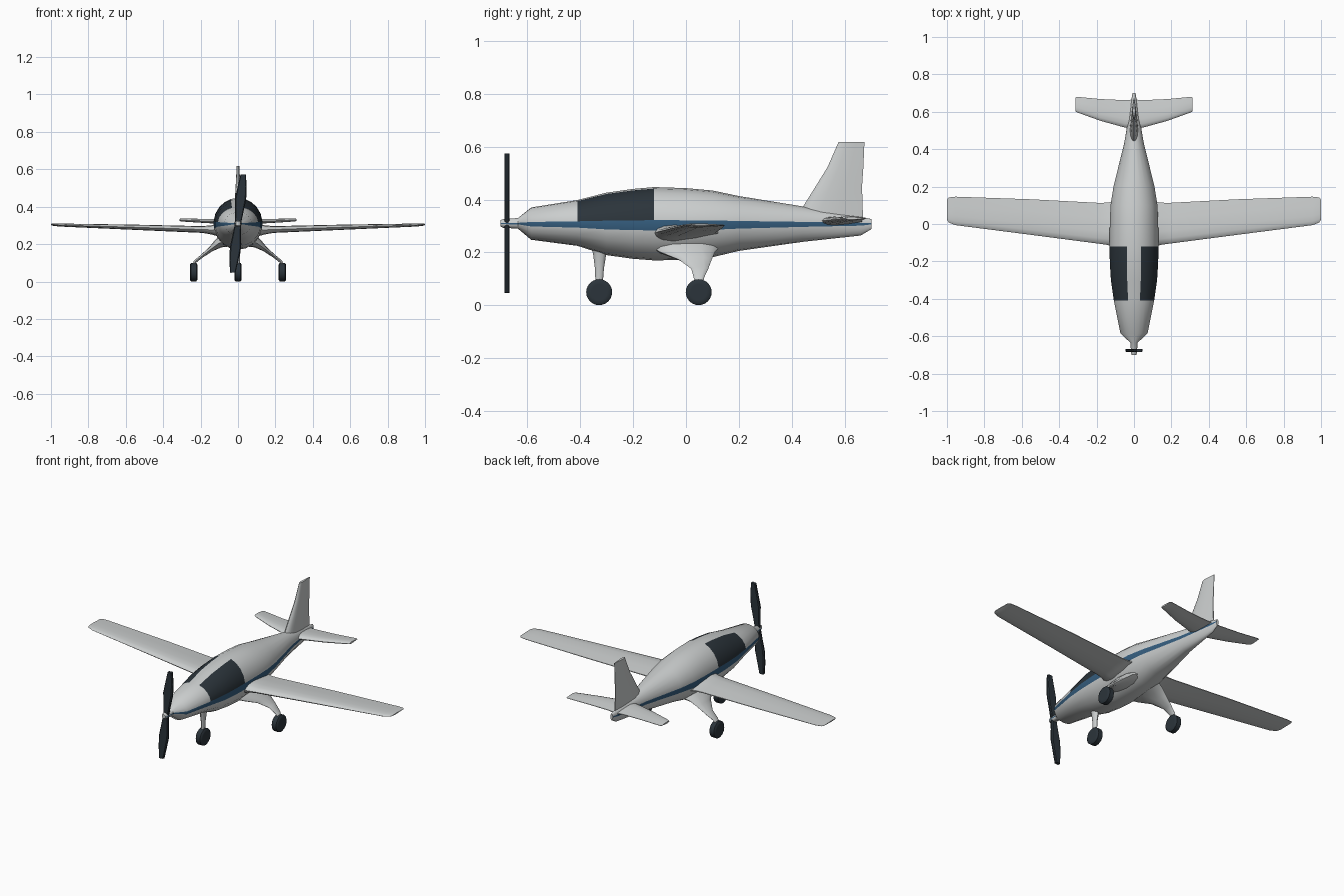
import bpy, bmesh
from math import sin, cos, pi, radians
from mathutils import Vector, Matrix

cube = bpy.data.objects.get("Cube")
if cube:
    bpy.data.objects.remove(cube, do_unlink=True)


def material(name, rgb):
    m = bpy.data.materials.new(name)
    m.use_nodes = True
    m.diffuse_color = (*rgb, 1)
    m.node_tree.nodes["Principled BSDF"].inputs["Base Color"].default_value = (*rgb, 1)
    return m


GREY = material("light grey paint", (0.6, 0.62, 0.62))
BLUE = material("blue stripe", (0.035, 0.11, 0.21))
DARK = material("dark charcoal", (0.024, 0.034, 0.043))


def finish(name, bm, mats, angle=40):
    bmesh.ops.recalc_face_normals(bm, faces=bm.faces)
    mesh = bpy.data.meshes.new(name)
    bm.to_mesh(mesh)
    bm.free()
    for m in mats:
        mesh.materials.append(m)
    ob = bpy.data.objects.new(name, mesh)
    bpy.context.collection.objects.link(ob)
    bpy.ops.object.select_all(action='DESELECT')
    ob.select_set(True)
    bpy.context.view_layer.objects.active = ob
    bpy.ops.object.shade_smooth_by_angle(angle=radians(angle))
    return ob


def loft(name, rings, mats, rule=None, angle=40):
    """Skin a row of equal-length rings and cap both ends."""
    bm = bmesh.new()
    rows = [[bm.verts.new(p) for p in r] for r in rings]
    n = len(rows[0])
    for a, b in zip(rows, rows[1:]):
        for i in range(n):
            j = (i + 1) % n
            f = bm.faces.new((a[i], a[j], b[j], b[i]))
            if rule:
                f.material_index = rule(i, f.calc_center_median())
    bm.faces.new(rows[0])
    bm.faces.new(rows[-1])
    return finish(name, bm, mats, angle)


# Fuselage: y, half width, bottom z, top z
MID = 0.31
STATIONS = [
    (-0.70, 0.012, 0.298, 0.322), (-0.69, 0.016, 0.293, 0.326),
    (-0.635, 0.019, 0.290, 0.330), (-0.585, 0.073, 0.248, 0.370),
    (-0.41, 0.108, 0.225, 0.398), (-0.30, 0.124, 0.190, 0.426),
    (-0.20, 0.130, 0.176, 0.440), (-0.12, 0.131, 0.170, 0.447),
    (0.0, 0.130, 0.172, 0.443), (0.1, 0.126, 0.182, 0.434),
    (0.2, 0.110, 0.206, 0.413), (0.44, 0.051, 0.240, 0.374),
    (0.66, 0.015, 0.264, 0.335), (0.70, 0.008, 0.288, 0.326)]
HALF = [-90, -72, -54, -32, -11, 5, 22, 40, 57, 73, 90]
ANGLES = HALF + [180 - a for a in reversed(HALF[1:-1])]


def body_ring(y, w, lo, hi):
    ring = []
    for a in ANGLES:
        s = sin(radians(a))
        h = hi - MID if s > 0 else MID - lo
        ring.append((w * cos(radians(a)), y, MID + h * s))
    return ring


def body_paint(i, c):
    a = ANGLES[i]
    b = ANGLES[i + 1] if i + 1 < len(ANGLES) else 270
    mid = (a + b) / 2
    if mid > 90:
        mid = 180 - mid
    if -11 < mid < 5:
        return 1
    return 2 if 5 < mid < 73 and -0.41 < c.y < -0.12 else 0


loft("fuselage", [body_ring(*s) for s in STATIONS], [GREY, BLUE, DARK], body_paint)

# Aerofoil outline: chord fraction, thickness fraction
FOIL = [(0, 0), (0.04, 0.5), (0.14, 0.85), (0.32, 1), (0.65, 0.65), (1, 0.12)]
OUTLINE = FOIL + [(t, -h) for t, h in reversed(FOIL[1:])]


def span_ring(x, front, back, z, half):
    return [(x, front + (back - front) * t, z + half * h) for t, h in OUTLINE]


def full_span(name, sections):
    left = [span_ring(*s) for s in sections]
    right = [span_ring(-s[0], *s[1:]) for s in reversed(sections)]
    loft(name, right + left, [GREY])


# Wing and tailplane: x, leading y, trailing y, z, half thickness
full_span("wing", [
    (0.10, -0.13, 0.125, 0.275, 0.036), (0.14, -0.112, 0.114, 0.276, 0.025),
    (0.19, -0.105, 0.113, 0.278, 0.018), (0.55, -0.058, 0.132, 0.290, 0.014),
    (0.955, -0.006, 0.146, 0.302, 0.008), (0.99, 0.008, 0.142, 0.304, 0.006),
    (1.0, 0.024, 0.13, 0.305, 0.003)])
full_span("tailplane", [
    (0.01, 0.51, 0.665, 0.318, 0.018), (0.05, 0.516, 0.662, 0.320, 0.014),
    (0.18, 0.552, 0.668, 0.324, 0.011), (0.305, 0.597, 0.68, 0.329, 0.008),
    (0.313, 0.603, 0.676, 0.329, 0.005)])

# Fin: z, leading y, trailing y, half thickness
FIN = [(0.31, 0.42, 0.67, 0.024), (0.375, 0.443, 0.667, 0.021),
       (0.45, 0.49, 0.665, 0.016), (0.523, 0.535, 0.67, 0.012),
       (0.617, 0.576, 0.674, 0.007)]
loft("fin", [[(half * h, a + (b - a) * t, z) for t, h in OUTLINE]
             for z, a, b, half in FIN], [GREY])


# Propeller: flat bevelled blades, second one turned half a circle
BLADE = [(-0.016, 0), (-0.022, 0.06), (-0.030, 0.13), (-0.022, 0.2), (-0.014, 0.262),
         (0.014, 0.266), (0.026, 0.2), (0.030, 0.13), (0.022, 0.06), (0.016, 0)]
for name, turn in (("upper_blade", 0), ("lower_blade", pi)):
    rot = Matrix.Rotation(turn + radians(6), 3, 'Y')
    centre = Vector((0, -0.676, MID))
    rings = []
    for depth, scale in ((-0.009, 0.8), (-0.004, 1), (0.004, 1), (0.009, 0.8)):
        rings.append([centre + rot @ Vector((x * scale, depth, z)) for x, z in BLADE])
    loft(name, rings, [DARK], angle=25)


def wheel(name, x, y):
    profile = [(-0.020, 0.030), (-0.020, 0.041), (-0.014, 0.049),
               (0.014, 0.049), (0.020, 0.041), (0.020, 0.030)]
    n = 24
    loft(name, [[(x + dx, y + r * cos(2 * pi * k / n), 0.05 + r * sin(2 * pi * k / n))
                 for k in range(n)] for dx, r in profile], [DARK])


def leg(name, sections, side=1):
    """Streamlined strut: x, z, y centre, half chord, half thickness, lean."""
    rings = []
    for x, z, y, chord, half, lean in sections:
        rings.append([(side * (x + half * cos(t) * cos(lean)), y + chord * sin(t),
                       z + half * cos(t) * sin(lean))
                      for t in [2 * pi * k / 12 for k in range(12)]])
    loft(name, rings, [GREY])


# Landing gear
wheel("nose_wheel", 0, -0.328)
leg("nose_strut", [(0, 0.235, -0.326, 0.036, 0.026, 0), (0, 0.195, -0.326, 0.025, 0.017, 0),
                   (0, 0.14, -0.327, 0.017, 0.011, 0), (0, 0.085, -0.328, 0.014, 0.009, 0)])
for side, label in ((1, "left"), (-1, "right")):
    wheel(label + "_main_wheel", side * 0.237, 0.048)
    leg(label + "_main_strut",
        [(0.05, 0.225, -0.005, 0.135, 0.045, 0.9), (0.105, 0.203, 0.005, 0.105, 0.026, 0.9),
         (0.145, 0.173, 0.035, 0.062, 0.014, 0.9), (0.19, 0.138, 0.052, 0.032, 0.009, 0.9),
         (0.23, 0.106, 0.049, 0.020, 0.008, 0.6), (0.237, 0.085, 0.048, 0.017, 0.008, 0)], side)
